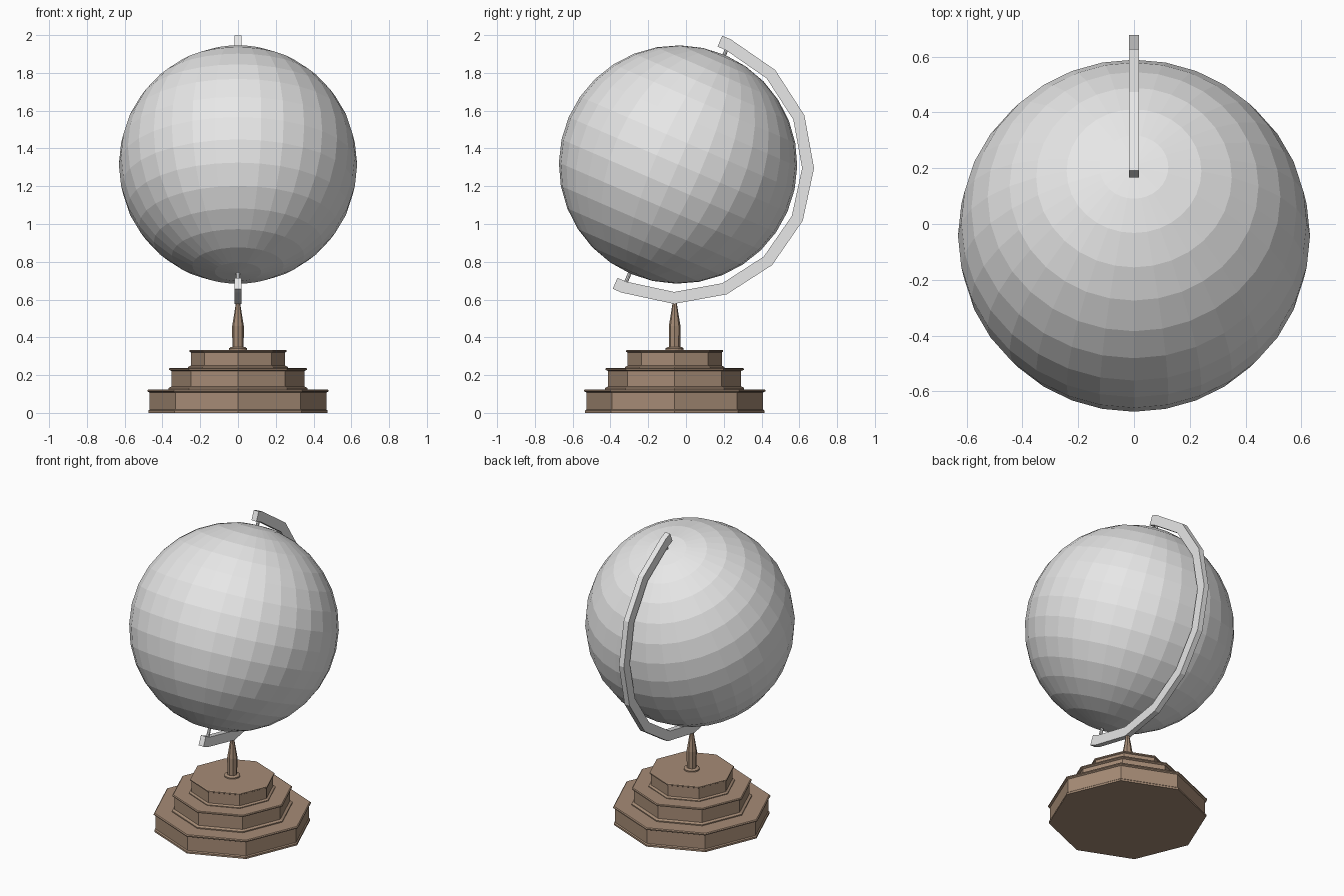
import bpy, bmesh, math
from mathutils import Matrix, Vector

if "Cube" in bpy.data.objects:
    bpy.data.objects.remove(bpy.data.objects["Cube"])

TILT = math.radians(23.4)
BASE_Y = -0.06
ARM_C = Vector((0, -0.052, 1.307))
GLOBE_C = Vector((0, -0.042, 1.315))
AXIS = Vector((0, math.sin(TILT), math.cos(TILT)))
BACK = Vector((0, math.cos(TILT), -math.sin(TILT)))


def material(name, rgb):
    m = bpy.data.materials.new(name)
    m.diffuse_color = (*rgb, 1)
    m.use_nodes = True
    m.node_tree.nodes["Principled BSDF"].inputs["Base Color"].default_value = m.diffuse_color
    return m


GREY = material("light_grey", (0.8, 0.8, 0.8))
BROWN = material("wood_brown", (0.38, 0.26, 0.18))


def add_object(name, bm, mat):
    bmesh.ops.recalc_face_normals(bm, faces=bm.faces)
    me = bpy.data.meshes.new(name)
    bm.to_mesh(me)
    bm.free()
    me.materials.append(mat)
    ob = bpy.data.objects.new(name, me)
    bpy.context.collection.objects.link(ob)
    return ob


def skin(bm, loops):
    """Join closed loops of points with quads and cap both ends."""
    rings = [[bm.verts.new(p) for p in loop] for loop in loops]
    n = len(rings[0])
    for a, b in zip(rings, rings[1:]):
        for i in range(n):
            j = (i + 1) % n
            bm.faces.new((a[i], a[j], b[j], b[i]))
    bm.faces.new(rings[0])
    bm.faces.new(rings[-1])


def turned(name, profile, sides, mat):
    """Faceted turned part from (radius, height) pairs."""
    bm = bmesh.new()
    step = 2 * math.pi / sides
    skin(bm, [[(r * math.cos(i * step), BASE_Y + r * math.sin(i * step), z)
               for i in range(sides)] for r, z in profile])
    return add_object(name, bm, mat)


# Stepped octagonal base, each tier with a small lip and foot moulding
turned("base_lower_tier", [(0.475, 0), (0.475, 0.012), (0.468, 0.018), (0.468, 0.108),
                           (0.48, 0.114), (0.48, 0.12), (0.474, 0.125)], 8, BROWN)
turned("base_middle_tier", [(0.368, 0.124), (0.368, 0.132), (0.352, 0.14), (0.352, 0.222),
                            (0.366, 0.228), (0.366, 0.234), (0.36, 0.238)], 8, BROWN)
turned("base_upper_tier", [(0.264, 0.237), (0.264, 0.243), (0.25, 0.25), (0.25, 0.32),
                           (0.257, 0.324), (0.257, 0.331), (0.252, 0.334)], 8, BROWN)

# Stem with collar, tapering to the arm
turned("stem_collar", [(0.048, 0.333), (0.048, 0.342), (0.038, 0.348)], 16, BROWN)
turned("stem", [(0.03, 0.345), (0.031, 0.46), (0.026, 0.49), (0.012, 0.575),
                (0.012, 0.59)], 8, BROWN)

# Globe, turned onto its tilted axis
bm = bmesh.new()
bmesh.ops.create_uvsphere(bm, u_segments=32, v_segments=16, radius=0.631,
                          matrix=Matrix.Translation(GLOBE_C) @ Matrix.Rotation(-TILT, 4, 'X'))
add_object("globe", bm, GREY)

# Half-circle arm, rectangular in section, with short straight ends
HALF_W, R_IN, R_OUT, END, STEPS = 0.018, 0.667, 0.73, 0.05, 8
path = [(AXIS, -END)]
for k in range(STEPS + 1):
    t = math.pi * k / STEPS
    path.append((AXIS * math.cos(t) + BACK * math.sin(t), 0))
path.append((-AXIS, -END))
bm = bmesh.new()
skin(bm, [[ARM_C + BACK * off + d * r + Vector((x, 0, 0))
           for r, x in ((R_IN, -HALF_W), (R_OUT, -HALF_W), (R_OUT, HALF_W), (R_IN, HALF_W))]
          for d, off in path])
add_object("meridian_arm", bm, GREY)

# Axle pins between globe and arm
for name, s in (("top_pin", 1), ("bottom_pin", -1)):
    bm = bmesh.new()
    mid = ARM_C + AXIS * s * 0.645
    bmesh.ops.create_cone(bm, cap_ends=True, segments=8, radius1=0.01, radius2=0.01, depth=0.07,
                          matrix=Matrix.Translation(mid) @ Matrix.Rotation(-TILT, 4, 'X'))
    add_object(name, bm, GREY)
